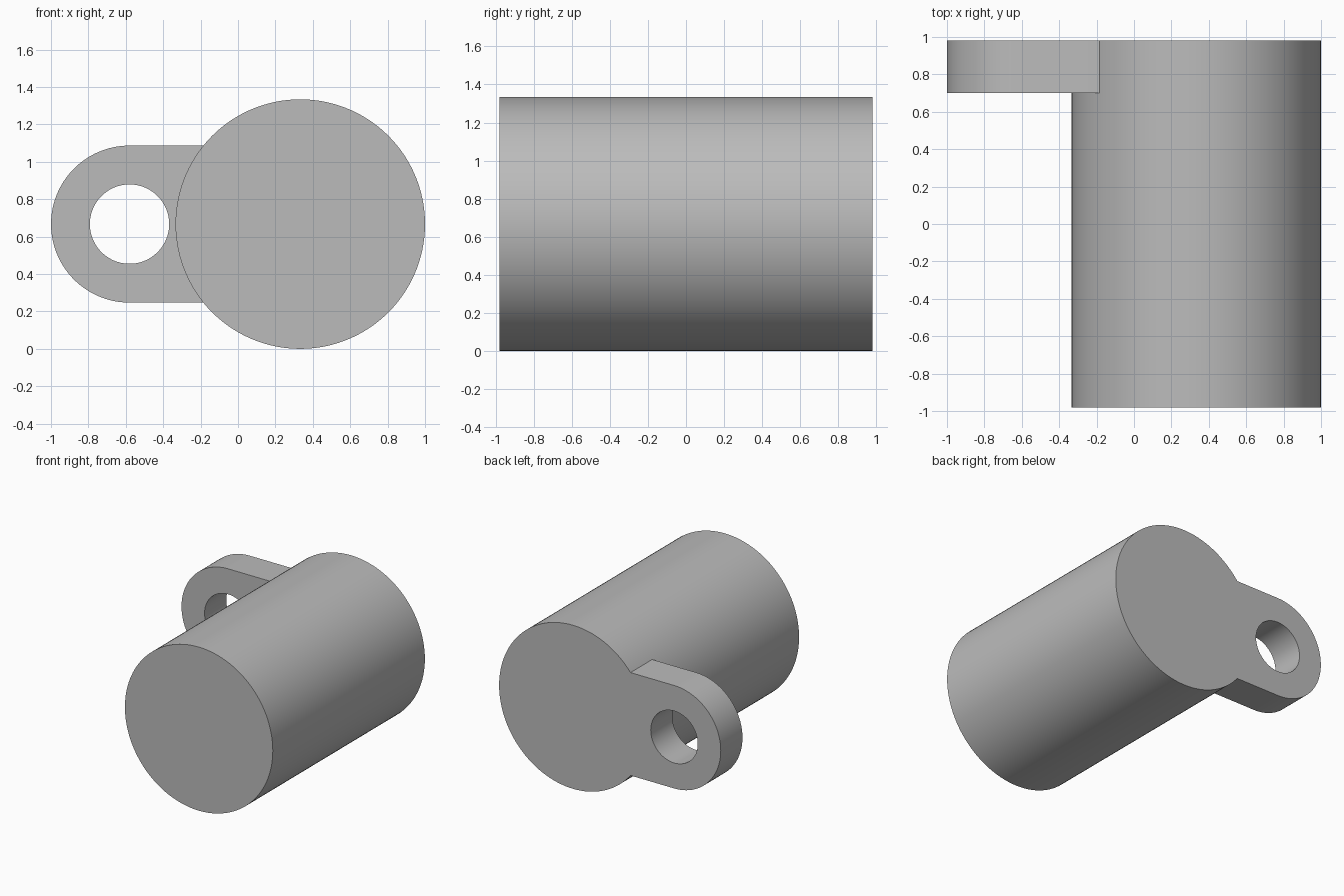
import bpy
import bmesh
from math import cos, sin, radians, asin, degrees
from mathutils import Vector

if "Cube" in bpy.data.objects:
    bpy.data.objects.remove(bpy.data.objects["Cube"], do_unlink=True)

BODY_R, BODY_X, MID_Z = 0.667, 0.333, 0.667
LUG_X, HOLE_R = -0.58, 0.212
BACK, FRONT, LUG_FRONT = 0.98, -0.98, 0.70
STEP = 3                              # degrees per facet
HALF = 39                             # half angle where the lug meets the body
LUG_R = BODY_R * sin(radians(HALF))   # lug sides are tangent to its round end

grey = bpy.data.materials.new("plain grey")
grey.use_nodes = True
grey.diffuse_color = (0.5, 0.5, 0.5, 1)
grey.node_tree.nodes["Principled BSDF"].inputs["Base Color"].default_value = (0.5, 0.5, 0.5, 1)


def arc(cx, radius, start, end, step=STEP):
    return [(cx + radius * cos(radians(a)), MID_Z + radius * sin(radians(a)))
            for a in range(start, end, step)]


def extrude_profile(name, loops, y_front, y_back):
    """Fill closed x-z loops (later loops are holes) and extrude along y."""
    bm = bmesh.new()
    edges = []
    for loop in loops:
        verts = [bm.verts.new((x, y_front, z)) for x, z in loop]
        edges += [bm.edges.new((v, verts[i - 1])) for i, v in enumerate(verts)]
    if len(loops) == 1:
        bm.faces.new(verts)
    else:
        bmesh.ops.triangle_fill(bm, edges=edges, use_beauty=True)
    new = bmesh.ops.extrude_face_region(bm, geom=bm.faces[:], use_keep_orig=True)["geom"]
    bmesh.ops.translate(bm, vec=Vector((0, y_back - y_front, 0)),
                        verts=[g for g in new if isinstance(g, bmesh.types.BMVert)])
    bmesh.ops.recalc_face_normals(bm, faces=bm.faces[:])
    mesh = bpy.data.meshes.new(name)
    bm.to_mesh(mesh)
    bm.free()
    mesh.materials.append(grey)
    obj = bpy.data.objects.new(name, mesh)
    bpy.context.collection.objects.link(obj)
    bpy.ops.object.select_all(action="DESELECT")
    obj.select_set(True)
    bpy.context.view_layer.objects.active = obj
    bpy.ops.object.shade_smooth_by_angle(angle=radians(30))
    return obj


# Main cylinder
extrude_profile("cylinder_body", [arc(BODY_X, BODY_R, 0, 360)], FRONT, BACK)

# Mounting lug: round outer end, straight sides, inner end hugging the body
round_end = arc(LUG_X, LUG_R, 90, 270 + STEP)
body_side = arc(BODY_X, BODY_R, 180 - HALF, 180 + HALF + STEP)[::-1]
hole = arc(LUG_X, HOLE_R, 0, 360)
extrude_profile("mounting_lug", [round_end + body_side, hole], LUG_FRONT, BACK)
